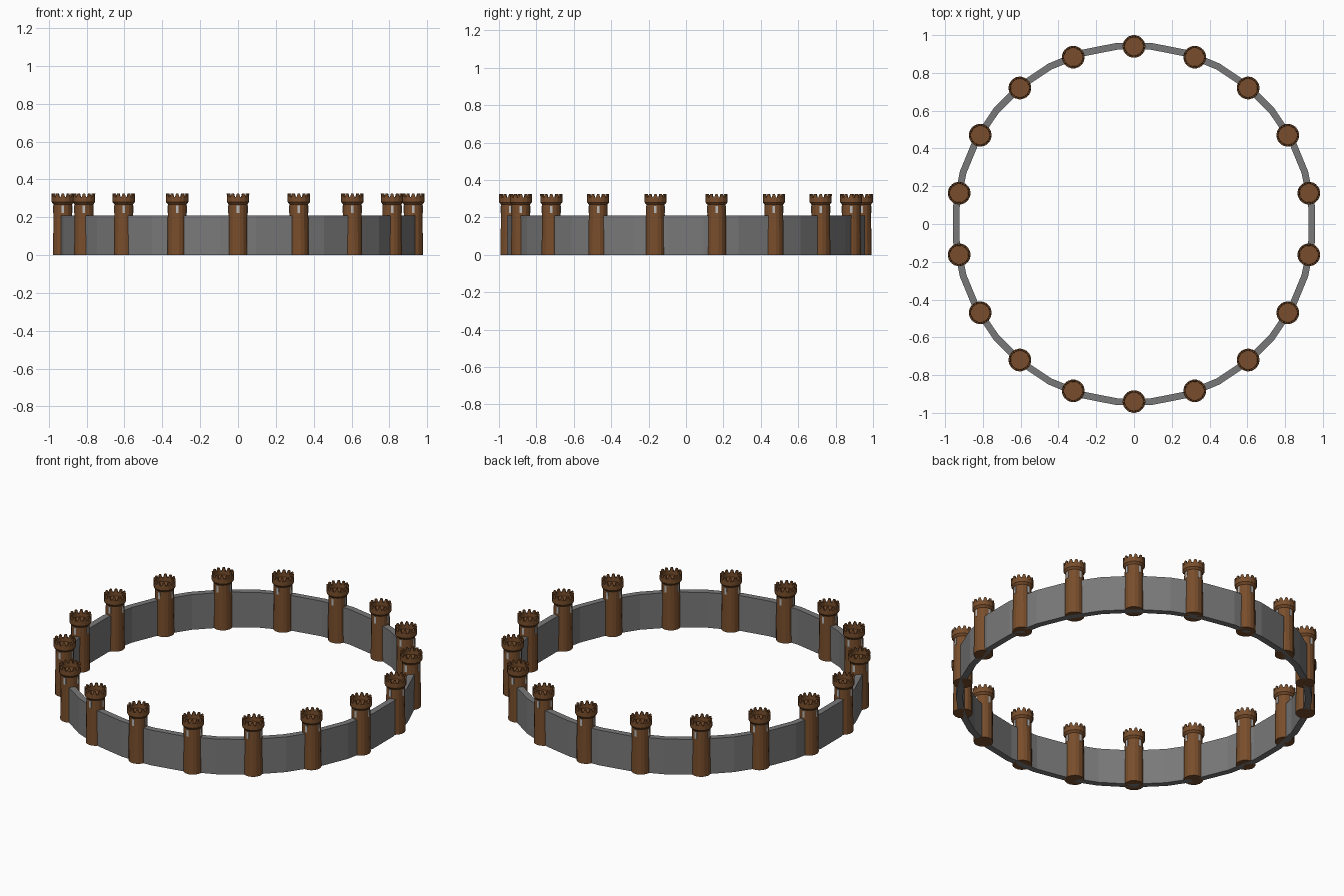
import bpy, bmesh
from math import sin, cos, pi, radians
from mathutils import Matrix

if "Cube" in bpy.data.objects:
    bpy.data.objects.remove(bpy.data.objects["Cube"])

RING, COUNT, SIDES, MERLONS = 0.94, 18, 16, 12


def material(name, color):
    m = bpy.data.materials.new(name)
    m.diffuse_color = color
    m.use_nodes = True
    m.node_tree.nodes["Principled BSDF"].inputs["Base Color"].default_value = m.diffuse_color
    return m


def add_object(name, bm, mat):
    bmesh.ops.recalc_face_normals(bm, faces=bm.faces)
    me = bpy.data.meshes.new(name)
    bm.to_mesh(me)
    bm.free()
    me.materials.append(mat)
    ob = bpy.data.objects.new(name, me)
    bpy.context.collection.objects.link(ob)
    return ob


def lathe(bm, profile, n, closed=False, offset=0.0):
    """Revolve (radius, z) points; an open profile gets end caps."""
    rings = [[bm.verts.new((r * cos(2 * pi * (i + offset) / n),
                            r * sin(2 * pi * (i + offset) / n), z))
              for i in range(n)] for r, z in profile]
    pairs = list(zip(rings, rings[1:]))
    if closed:
        pairs.append((rings[-1], rings[0]))
    else:
        bm.faces.new(rings[0])
        bm.faces.new(rings[-1])
    for a, b in pairs:
        for i in range(n):
            j = (i + 1) % n
            bm.faces.new((a[i], a[j], b[j], b[i]))


def arc_block(bm, a0, a1, r0, r1, z0, z1, taper=1.0):
    """Curved block between two angles, narrowed toward the top."""
    mid = (a0 + a1) / 2
    v = []
    for z, t in ((z0, 1.0), (z1, taper)):
        for r, a in ((r0, a0), (r1, a0), (r1, a1), (r0, a1)):
            a = mid + (a - mid) * t
            v.append(bm.verts.new((r * cos(a), r * sin(a), z)))
    for f in ((0, 1, 2, 3), (4, 5, 6, 7), (0, 1, 5, 4), (1, 2, 6, 5),
              (2, 3, 7, 6), (3, 0, 4, 7)):
        bm.faces.new([v[i] for i in f])


brown = material("brown_stone", (0.19, 0.076, 0.025, 1))
grey = material("grey_stone", (0.19, 0.19, 0.19, 1))
pale = material("pale_slit", (0.5, 0.5, 0.5, 1))

# Ring wall
bm = bmesh.new()
lathe(bm, [(0.927, 0), (0.963, 0), (0.963, 0.21), (0.927, 0.21)], 32, True, 0.5)
add_object("ring_wall", bm, grey)

# Tower: shaft, flared collar and recessed platform
bm = bmesh.new()
lathe(bm, [(0.053, 0), (0.05, 0.268), (0.06, 0.28), (0.06, 0.307),
           (0.049, 0.307), (0.049, 0.285)], SIDES, offset=0.5)
# Pointed merlons around the parapet
for i in range(MERLONS):
    a = 2 * pi * i / MERLONS
    arc_block(bm, a - 0.2, a + 0.2, 0.049, 0.06, 0.306, 0.326, 0.45)
tower = add_object("tower", bm, brown)

# Window slits facing the four sides
bm = bmesh.new()
for i in range(4):
    a = pi / 2 * i
    arc_block(bm, a - 0.13, a + 0.13, 0.042, 0.052, 0.222, 0.262)
slits = add_object("tower_slits", bm, pale)

# Repeat the towers round the ring
for k in range(COUNT):
    a = radians(90 + 20 * k)
    for ob in (tower, slits):
        o = ob if k == 0 else ob.copy()
        if k:
            o.name = f"{ob.name}_{k + 1}"
            bpy.context.collection.objects.link(o)
        o.matrix_world = Matrix.Translation((RING * cos(a), RING * sin(a), 0))
